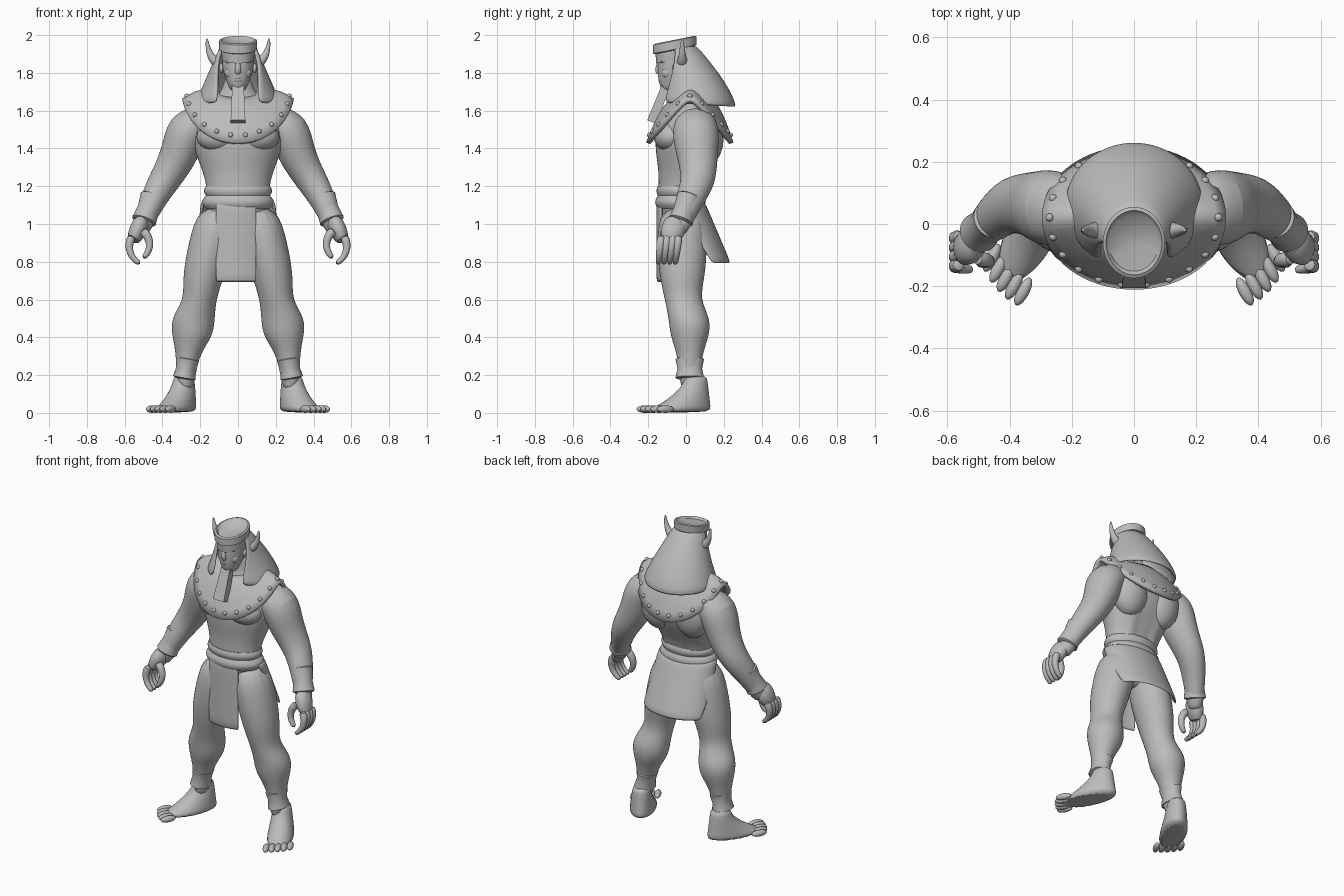
import bpy, bmesh
from math import sin, cos, pi, radians, sqrt
from mathutils import Vector, Matrix

if "Cube" in bpy.data.objects:
    bpy.data.objects.remove(bpy.data.objects["Cube"])

shade = (.5, .5, .5, 1)
grey = bpy.data.materials.new("stone_grey")
grey.use_nodes = True
grey.diffuse_color = shade
grey.node_tree.nodes["Principled BSDF"].inputs["Base Color"].default_value = shade


def finish(name, bm, mirror=False, sub=0, thick=0):
    """Turn a bmesh into a smooth shaded object with its modifiers."""
    bmesh.ops.recalc_face_normals(bm, faces=bm.faces)
    mesh = bpy.data.meshes.new(name)
    bm.to_mesh(mesh)
    bm.free()
    mesh.materials.append(grey)
    ob = bpy.data.objects.new(name, mesh)
    bpy.context.collection.objects.link(ob)
    bpy.ops.object.select_all(action='DESELECT')
    ob.select_set(True)
    bpy.context.view_layer.objects.active = ob
    bpy.ops.object.shade_smooth_by_angle(angle=radians(50))
    if thick:
        mod = ob.modifiers.new("thickness", 'SOLIDIFY')
        mod.thickness, mod.offset = thick, 0
    if sub:
        mod = ob.modifiers.new("smooth", 'SUBSURF')
        mod.levels = mod.render_levels = sub
    if mirror:
        ob.modifiers.new("mirror", 'MIRROR')
    return ob


def skin(bm, rings, closed=True, caps=True):
    """Bridge rings of points with quads."""
    rows = [[bm.verts.new(p) for p in ring] for ring in rings]
    count = len(rows[0])
    for low, high in zip(rows, rows[1:]):
        for i in range(count if closed else count - 1):
            j = (i + 1) % count
            bm.faces.new((low[i], low[j], high[j], high[i]))
    if caps:
        bm.faces.new(rows[0])
        bm.faces.new(rows[-1])


def loft(name, rows, depth=1, sides=16, along=False, mirror=False, sub=2, turn=0, tilt=0, groove=0):
    """Elliptical sections (x, y, z, radius, own depth), level or square to their path."""
    points = [Vector(row[:3]) for row in rows]
    last = len(points) - 1
    rings = []
    for k, (p, row) in enumerate(zip(points, rows)):
        u, v = Vector((1, 0, 0)), Vector((0, 1, 0))
        if along:
            t = (points[min(k + 1, last)] - points[max(k - 1, 0)]).normalized()
            u = (u - t * u.dot(t)).normalized()
            v = u.cross(t)
        radius = row[3]
        ratio = row[4] if len(row) > 4 else depth
        ring = []
        for i in range(sides):
            a = 2 * pi * i / sides + turn
            q = p + u * radius * cos(a) + v * radius * ratio * sin(a)
            q.z += tilt * (q.y - p.y)
            if sin(a) > .95:
                q.y -= groove
            ring.append(q)
        rings.append(ring)
    bm = bmesh.new()
    skin(bm, rings)
    return finish(name, bm, mirror, sub)


def sheet(name, side, thick, rule, tilt=0):
    """Curved cloth; the rule gives height, centre y, half width, depth and half angle."""
    rings = []
    for k in range(6):
        z, centre, width, depth, spread = rule(k / 5)
        arc = [radians(spread) * (i / 14 - 1) for i in range(29)]
        rings.append([(width * sin(a), centre + side * depth * cos(a), z + tilt * depth * cos(a)) for a in arc])
    bm = bmesh.new()
    skin(bm, rings, closed=False, caps=False)
    return finish(name, bm, sub=1, thick=thick)


def balls(name, centres, size, mirror=False):
    """Ellipsoids of one size at several centres."""
    bm = bmesh.new()
    for centre in centres:
        place = Matrix.Translation(centre) @ Matrix.Diagonal((*size, 1))
        bmesh.ops.create_uvsphere(bm, u_segments=16, v_segments=10, radius=1, matrix=place)
    return finish(name, bm, mirror)


def cuff(name, start, end, radius, depth):
    """Band around a limb, flared at both rims."""
    start, end = Vector(start), Vector(end)
    rows = [(*start.lerp(end, f), radius * flare)
            for f, flare in ((0, .9), (.05, 1.1), (.5, .95), (.95, 1.1), (1, .9))]
    loft(name, rows, depth, sides=28, along=True, mirror=True, sub=0)


def roll(name, low, high, bulge):
    """Rounded band around the waist."""
    rows = [(0, -.03, low + (high - low) * k / 6, .17 + bulge * sin(pi * k / 6)) for k in range(7)]
    loft(name, rows, depth=.7, sides=40, sub=0)


def finger(name, base, heading, curl, radius):
    """Four short steps that turn sideways as they go down."""
    p, rows = Vector(base), []
    for k in range(5):
        rows.append((*p, radius * (1 - k / 9)))
        a = heading + curl * k
        p = p + Vector((sin(a), -.1, -cos(a))) * .045
    loft(name, rows, sides=10, along=True, mirror=True, sub=1)


# Torso with a spine groove, and neck
torso = [(-.02, .9, .1), (-.03, 1.1, .17), (-.03, 1.2, .165), (0, 1.3, .195, .75), (.02, 1.45, .26, .75),
         (.03, 1.58, .24, .65), (.03, 1.65, .15), (0, 1.7, .08), (-.02, 1.8, .07)]
loft("torso", [(0, *row) for row in torso], depth=.7, sides=24, groove=.02)
balls("chest_muscle", [(.1, -.08, 1.46)], (.12, .09, .08), mirror=True)
balls("shoulder_blade", [(.12, .1, 1.46)], (.12, .1, .16), mirror=True)

# Legs, ankle bands and feet
loft("leg", [(.1, -.02, 1.1, .11), (.14, -.02, .9, .125), (.185, -.02, .72, .112), (.2, -.02, .6, .085),
             (.24, .02, .5, .12, .95), (.24, .02, .4, .11, .95), (.27, .02, .3, .055), (.28, .02, .1, .05)],
     depth=1.1, mirror=True)
cuff("ankle_band", (.265, .02, .29), (.285, .02, .18), .055, 1.25)
foot_rows = []
for k in range(7):
    f = k / 6
    width, length = .085 - .035 * f, .06 + .14 * (1 - f) ** 1.8
    foot_rows.append((0, .16 - length - .03 * f, f / 5, width, length / width))
foot = loft("foot", foot_rows, sides=20, sub=1)
toes = balls("toes", [(.035 * i - .065, .003 * i * i - .2, .02) for i in range(5)], (.02, .05, .02))
stance = Matrix.Translation((.32, -.01, 0)) @ Matrix.Rotation(radians(28), 4, 'Z')
for part in (foot, toes):
    part.data.transform(stance)
    part.modifiers.new("mirror", 'MIRROR')

# Arms and bracers
loft("arm", [(.16, .05, 1.57, .09), (.28, .05, 1.5, .12), (.31, .06, 1.36, .1), (.39, .07, 1.23, .085),
             (.45, .02, 1.13, .07), (.5, -.03, 1, .05), (.52, -.05, .95, .04)],
     depth=1.1, along=True, mirror=True)
cuff("bracer", (.45, .02, 1.15), (.5, -.03, 1.01), .06, 1)

# Hands with curled fingers
loft("palm", [(.5, -.04, 1.03, .045), (.53, -.07, .97, .05), (.56, -.09, .9, .035)],
     depth=1.4, along=True, mirror=True, sub=1)
for i, name in enumerate(("index", "middle", "ring", "little")):
    finger(name + "_finger", (.56, .03 * i - .13, .94), .4, -.45, .026)
finger("thumb", (.51, -.11, .97), -.8, .5, .028)

# Belt, front cloth and back skirt
roll("belt", 1.08, 1.15, .02)
roll("waistband", 1.15, 1.2, .01)
front = sheet("front_cloth", -1, .014, lambda f: (1.12 - .43 * f, -.02, .2, .13, 32))
front.location.x = -.01
sheet("back_skirt", 1, .016,
      lambda f: (1.12 - .33 * f, .12 * f - .03, .19 + .03 * f, .12 + .02 * f, 105 - 37 * f))


# Broad saddle shaped collar with studs
def collar_point(t, k, lift=0):
    c = sqrt(cos(t) ** 2 + .02)
    x = sin(t) * (.09 + .2 * k)
    y = .03 - .01 * k - cos(t) * (.1 + .12 * k)
    z = 1.69 - c * (.03 + .23 * k) + .03 * sin(pi * k)
    out = Vector((x * .3, -cos(t) * .7, .7)).normalized()
    return Vector((x, y, z)) + out * lift


bm = bmesh.new()
skin(bm, [[collar_point(2 * pi * i / 64, k / 6) for i in range(64)] for k in range(7)], caps=False)
finish("collar", bm, thick=.024)
studs = [collar_point(2 * pi * (i + .5) / 22, .9, .012) for i in range(22)]
balls("collar_studs", studs, (.013, .013, .013))

# Head and face
head = [(-.08, 1.7, .04), (-.08, 1.74, .055), (-.06, 1.8, .08), (-.05, 1.87, .087), (-.05, 1.95, .085)]
loft("head", [(0, *row) for row in head], depth=1.15, sides=20)
loft("nose", [(0, -.14, 1.87, .01), (0, -.15, 1.81, .02), (0, -.14, 1.79, .015)], sides=10, sub=1)
balls("brows", [(.036, -.126, 1.86)], (.03, .014, .009), mirror=True)
balls("eyes", [(.034, -.125, 1.84)], (.017, .01, .008), mirror=True)
balls("cheeks", [(.045, -.1, 1.8)], (.026, .03, .03), mirror=True)
balls("lips", [(0, -.135, 1.77), (0, -.133, 1.757)], (.025, .012, .007))
balls("ears", [(.088, -.05, 1.825)], (.012, .022, .026), mirror=True)
loft("beard", [(0, -.1, 1.75, .042), (0, -.18, 1.54, .055)], depth=.7, sides=4, along=True, sub=0, turn=pi / 4)

# Cap with a dished top, horns and draped headdress
cap = [(1.87, .085), (1.92, .088), (1.925, .1), (1.97, .1), (1.975, .09), (1.96, .08), (1.95, .01)]
loft("cap", [(0, -.06, *row) for row in cap], depth=1.15, sides=40, sub=0, tilt=.2)
horn = []
for k in range(6):
    a = pi / 2 * k / 5
    horn.append((.1 + .065 * sin(a), -.02, 1.985 - .13 * cos(a), .035 - .006 * k))
loft("horn", horn, sides=12, along=True, mirror=True, sub=1)


def drape(f):
    ease = sin(f * pi / 2)
    return 1.95 - .32 * f, .11 * ease - .05, .08 + .14 * f, .09 + .11 * f, 95 + 55 * ease


sheet("headdress", 1, .022, drape, tilt=-.06)
